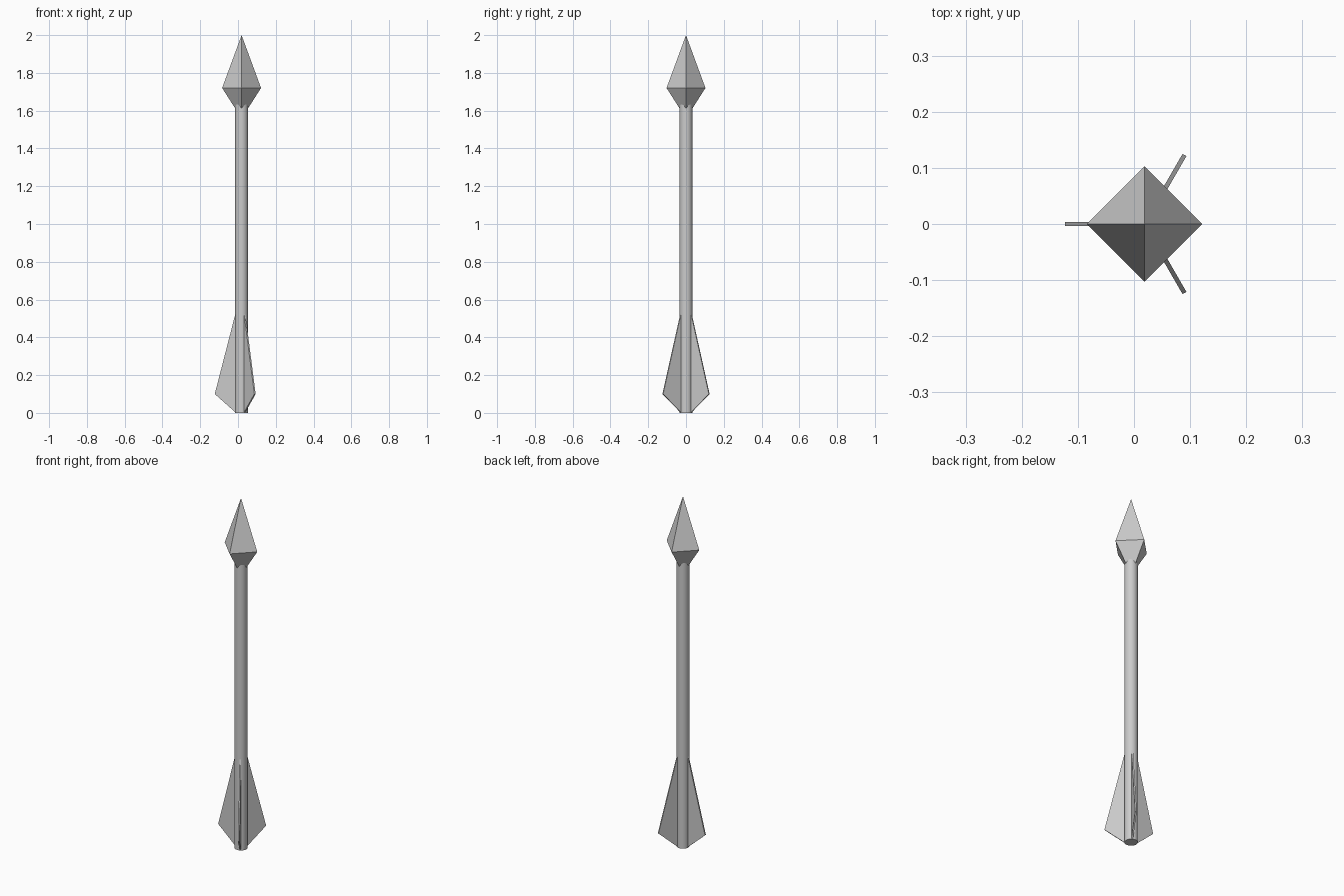
import bpy, bmesh
from math import pi
from mathutils import Matrix

if "Cube" in bpy.data.objects:
    bpy.data.objects.remove(bpy.data.objects["Cube"])

AX = 0.019   # arrow axis, offset so the three fins centre the bounds
R = 0.034    # shaft radius


def make(name, bm):
    bmesh.ops.recalc_face_normals(bm, faces=bm.faces)
    me = bpy.data.meshes.new(name)
    bm.to_mesh(me)
    bm.free()
    ob = bpy.data.objects.new(name, me)
    bpy.context.collection.objects.link(ob)
    ob.location.x = AX
    return ob


def cone(name, sides, r1, r2, z1, z2):
    bm = bmesh.new()
    bmesh.ops.create_cone(bm, cap_ends=True, segments=sides, radius1=r1,
                          radius2=r2, depth=z2 - z1,
                          matrix=Matrix.Translation((0, 0, (z1 + z2) / 2)))
    return make(name, bm)


# Round shaft, smooth around with sharp ends
shaft = cone("shaft", 20, R, R, 0, 1.66)
bpy.context.view_layer.objects.active = shaft
shaft.select_set(True)
bpy.ops.object.shade_smooth_by_angle()

# Four-sided head: square rings stacked from neck to point
bm = bmesh.new()
rings = []
for r, z in ((R, 1.612), (0.103, 1.72)):
    rings.append([bm.verts.new(p) for p in
                  ((r, 0, z), (0, r, z), (-r, 0, z), (0, -r, z))])
tip = bm.verts.new((0, 0, 2))
low, high = rings
bm.faces.new(low)
for i in range(4):
    j = (i + 1) % 4
    bm.faces.new((low[i], low[j], high[j], high[i]))
    bm.faces.new((high[i], high[j], tip))
make("arrow_head", bm)

# Three thin fins around the tail
T = 0.004
profile = ((0.02, 0.004), (R, 0.004), (0.142, 0.10), (R, 0.52), (0.02, 0.52))
for k in range(3):
    bm = bmesh.new()
    face = bm.faces.new([bm.verts.new((r, -T, z)) for r, z in profile])
    ext = bmesh.ops.extrude_face_region(bm, geom=[face], use_keep_orig=True)
    bmesh.ops.translate(bm, vec=(0, 2 * T, 0),
                        verts=[g for g in ext["geom"]
                               if isinstance(g, bmesh.types.BMVert)])
    make(f"fin_{k + 1}", bm).rotation_euler.z = pi + k * 2 * pi / 3
